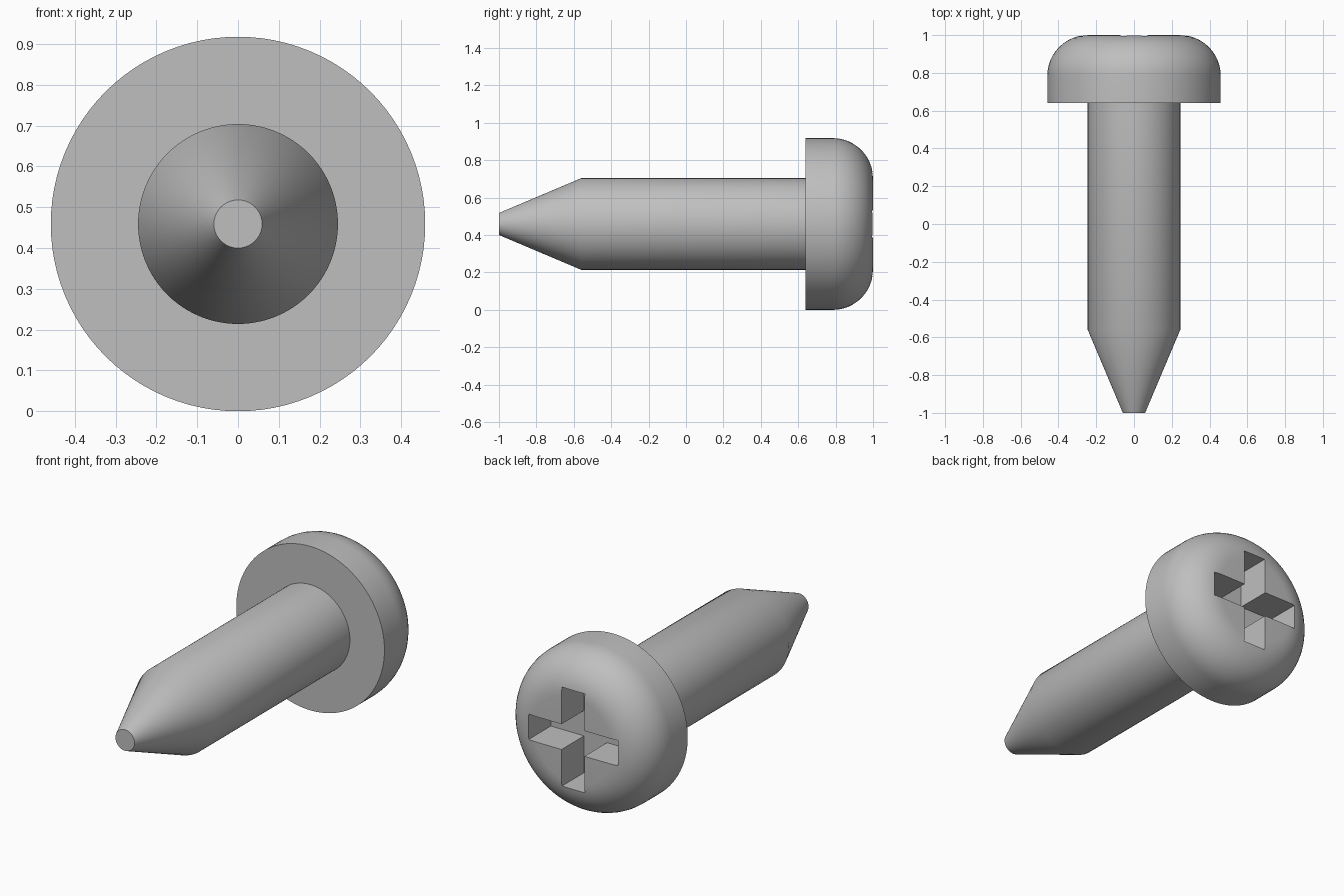
import bpy, bmesh, math
from mathutils import Matrix, Vector

cube = bpy.data.objects.get("Cube")
if cube:
    bpy.data.objects.remove(cube, do_unlink=True)

HEAD_R, SHAFT_R, TIP_R = 0.459, 0.245, 0.059
FILLET = 0.215
SLOT_HALF, SLOT_W, SLOT_DEPTH = 0.277, 0.071, 0.2
SEGMENTS = 96

steel = bpy.data.materials.new("grey_steel")
steel.use_nodes = True
grey = (0.52, 0.52, 0.52, 1)
steel.diffuse_color = grey
steel.node_tree.nodes["Principled BSDF"].inputs["Base Color"].default_value = grey


def add_object(name, bm):
    bmesh.ops.recalc_face_normals(bm, faces=bm.faces)
    mesh = bpy.data.meshes.new(name)
    bm.to_mesh(mesh)
    bm.free()
    mesh.materials.append(steel)
    obj = bpy.data.objects.new(name, mesh)
    bpy.context.collection.objects.link(obj)
    return obj


def lathe(name, profile):
    """Revolve (radius, y) points about the y axis and cap both ends."""
    bm = bmesh.new()
    rings = []
    for r, y in profile:
        angles = [2 * math.pi * i / SEGMENTS for i in range(SEGMENTS)]
        rings.append([bm.verts.new((r * math.cos(a), y, HEAD_R + r * math.sin(a)))
                      for a in angles])
    for a, b in zip(rings, rings[1:]):
        for i in range(SEGMENTS):
            j = (i + 1) % SEGMENTS
            bm.faces.new((a[i], a[j], b[j], b[i]))
    bm.faces.new(rings[0])
    bm.faces.new(rings[-1])
    return add_object(name, bm)


# Pointed shaft and rounded pan head as one turned body
profile = [(TIP_R, -1), (SHAFT_R, -0.56), (SHAFT_R, 0.64), (HEAD_R, 0.64)]
for i in range(13):
    t = math.pi / 2 * i / 12
    profile.append((HEAD_R - FILLET + FILLET * math.cos(t),
                    1 - FILLET + FILLET * math.sin(t)))
screw = lathe("screw_body", profile)

# Cross-shaped cutter for the driver recess
bm = bmesh.new()
L, W = SLOT_HALF, SLOT_W
arm = [Vector((W, 0, W)), Vector((L, 0, W)), Vector((L, 0, -W))]
outline = []
for k in range(4):
    turn = Matrix.Rotation(k * math.pi / 2, 3, 'Y')
    outline += [turn @ p for p in arm]
offset = Vector((0, 1 - SLOT_DEPTH, HEAD_R))
base = bm.faces.new([bm.verts.new(p + offset) for p in outline])
extruded = bmesh.ops.extrude_face_region(bm, geom=[base])["geom"]
bmesh.ops.translate(bm, vec=(0, SLOT_DEPTH + 0.1, 0),
                    verts=[v for v in extruded if isinstance(v, bmesh.types.BMVert)])
cutter = add_object("recess_cutter", bm)
cutter.hide_render = True

# Cut the recess, then drop the cutter
cut = screw.modifiers.new("recess", 'BOOLEAN')
cut.operation = 'DIFFERENCE'
cut.solver = 'EXACT'
cut.object = cutter
bpy.ops.object.select_all(action='DESELECT')
bpy.context.view_layer.objects.active = screw
screw.select_set(True)
bpy.ops.object.modifier_apply(modifier=cut.name)
bpy.data.objects.remove(cutter, do_unlink=True)
bpy.ops.object.shade_smooth_by_angle(angle=math.radians(30))
